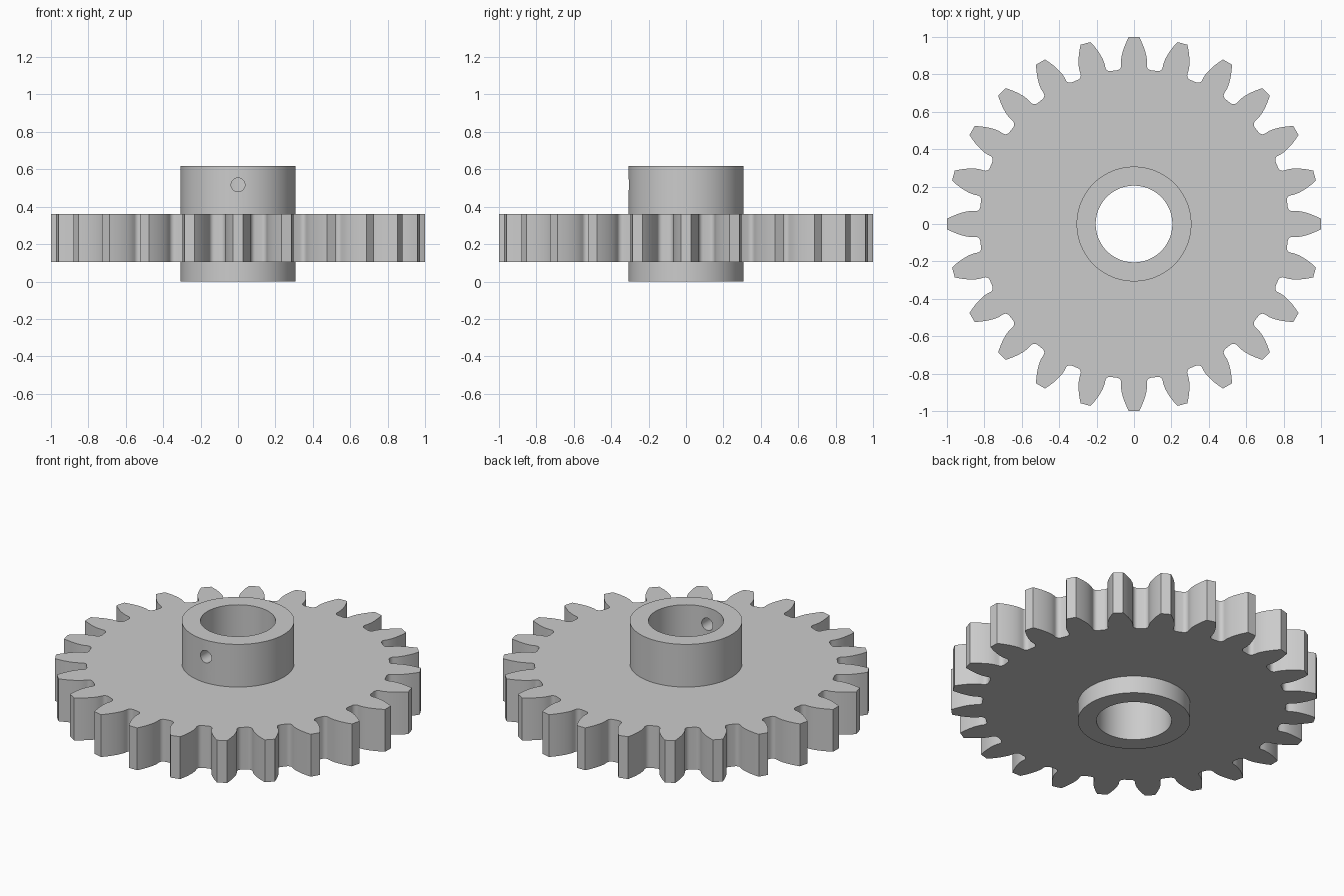
import bpy
import bmesh
import math
from mathutils import Matrix, Vector

if "Cube" in bpy.data.objects:
    bpy.data.objects.remove(bpy.data.objects["Cube"], do_unlink=True)

TEETH = 24
MODULE = 2 / (TEETH + 2)
TIP_R = 1.0
PITCH_R = MODULE * TEETH / 2
ROOT_R = PITCH_R - 1.25 * MODULE
PRESSURE = math.radians(20)
BASE_R = PITCH_R * math.cos(PRESSURE)
FILLET = 0.026
PITCH_ANGLE = math.tau / TEETH

steel = bpy.data.materials.new("grey steel")
steel.use_nodes = True
GREY = (0.6, 0.6, 0.6, 1)
steel.diffuse_color = GREY
steel.node_tree.nodes["Principled BSDF"].inputs["Base Color"].default_value = GREY


def involute(a):
    return math.tan(a) - a


def half_angle(r):
    """Half the angular thickness of a tooth at radius r."""
    a = math.acos(min(1, BASE_R / r))
    return math.pi / (2 * TEETH) + involute(PRESSURE) - involute(a)


def flank():
    """(radius, angle) pairs from the middle of a gap up to the tooth tip."""
    root_half = half_angle(BASE_R)
    # rounded root corner, tangent to the root circle and the radial flank
    centre_r = ROOT_R + FILLET
    centre_a = root_half + math.asin(FILLET / centre_r)
    centre = Vector((centre_r * math.cos(centre_a), centre_r * math.sin(centre_a)))
    points = [(ROOT_R, PITCH_ANGLE / 2)]
    steps = 6
    for i in range(steps + 1):
        t = i / steps
        turn = centre_a + math.pi + (root_half - centre_a + math.pi / 2) * t
        p = centre + FILLET * Vector((math.cos(turn), math.sin(turn)))
        points.append((p.length, math.atan2(p.y, p.x)))
    # involute side
    steps = 8
    for i in range(steps + 1):
        r = BASE_R + (TIP_R - BASE_R) * i / steps
        points.append((r, half_angle(r)))
    return points


def finish(bm, name):
    bmesh.ops.recalc_face_normals(bm, faces=bm.faces)
    mesh = bpy.data.meshes.new(name)
    bm.to_mesh(mesh)
    bm.free()
    mesh.materials.append(steel)
    obj = bpy.data.objects.new(name, mesh)
    bpy.context.collection.objects.link(obj)
    return obj


def prism(name, outline, z0, z1):
    bm = bmesh.new()
    face = bm.faces.new([bm.verts.new((x, y, z0)) for x, y in outline])
    top = bmesh.ops.extrude_face_region(bm, geom=[face])["geom"]
    verts = [v for v in top if isinstance(v, bmesh.types.BMVert)]
    bmesh.ops.translate(bm, verts=verts, vec=(0, 0, z1 - z0))
    return finish(bm, name)


def circle(radius, sides):
    return [(radius * math.cos(math.tau * i / sides), radius * math.sin(math.tau * i / sides))
            for i in range(sides)]


def combine(target, other, operation):
    mod = target.modifiers.new(operation, 'BOOLEAN')
    mod.operation = operation
    mod.solver = 'EXACT'
    mod.object = other
    bpy.context.view_layer.objects.active = target
    bpy.ops.object.modifier_apply(modifier=mod.name)
    bpy.data.objects.remove(other, do_unlink=True)


# Toothed wheel outline: one flank, mirrored and repeated
side = flank()
tooth = [(r, -a) for r, a in side] + [(r, a) for r, a in reversed(side[1:])]
outline = []
for k in range(TEETH):
    for r, a in tooth:
        angle = a + k * PITCH_ANGLE
        outline.append((r * math.cos(angle), r * math.sin(angle)))
gear = prism("spur_gear", outline, 0.105, 0.36)

# Hub through the wheel, then the shaft bore
combine(gear, prism("hub", circle(0.307, 96), 0, 0.617), 'UNION')
combine(gear, prism("bore_cutter", circle(0.205, 96), -0.1, 0.8), 'DIFFERENCE')

# Set screw hole through the front wall of the hub
screw = prism("screw_hole_cutter", circle(0.037, 32), 0.1, 0.4)
screw.data.transform(Matrix.Translation((0, 0, 0.517)) @ Matrix.Rotation(math.pi / 2, 4, 'X'))
combine(gear, screw, 'DIFFERENCE')

bpy.ops.object.select_all(action='DESELECT')
gear.select_set(True)
bpy.context.view_layer.objects.active = gear
bpy.ops.object.shade_smooth_by_angle(angle=math.radians(30))
